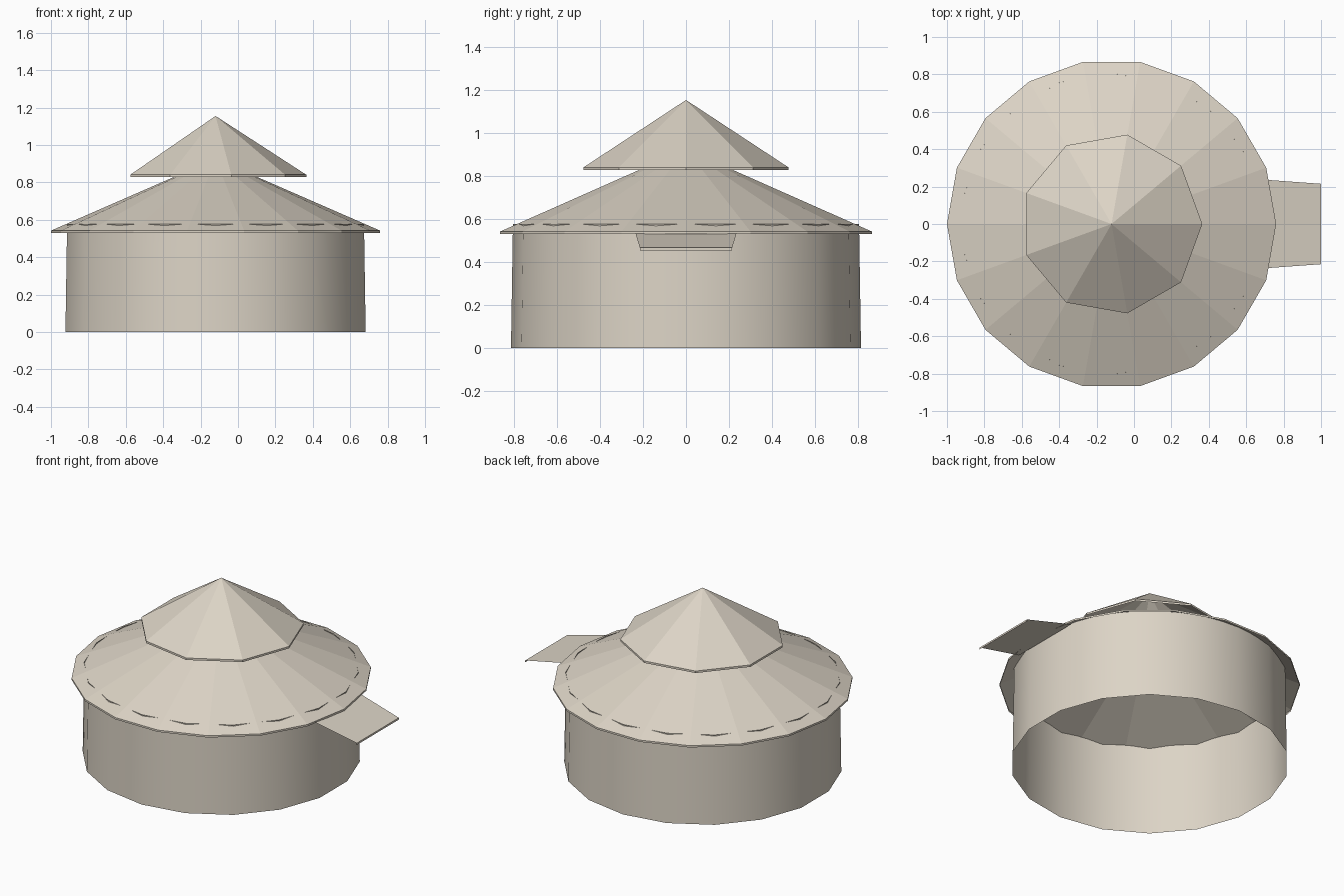
import bpy
from math import cos, sin, radians, tau

cube = bpy.data.objects.get("Cube")
if cube:
    bpy.data.objects.remove(cube, do_unlink=True)

CENTRE_X = -0.12   # axis of the round body; the awning extends to +x

thatch = bpy.data.materials.new("warm beige")
thatch.use_nodes = True
COLOUR = (0.72, 0.66, 0.565, 1)
thatch.diffuse_color = COLOUR
thatch.node_tree.nodes["Principled BSDF"].inputs["Base Color"].default_value = COLOUR


def add_object(name, verts, faces):
    mesh = bpy.data.meshes.new(name)
    mesh.from_pydata(verts, [], faces)
    mesh.materials.append(thatch)
    obj = bpy.data.objects.new(name, mesh)
    bpy.context.collection.objects.link(obj)
    return obj


def lathe(name, sides, rings, turn=0, apex=None):
    """Open shell through (radius, z) rings, bottom to top, with an optional point."""
    verts = [(CENTRE_X + r * cos(tau * i / sides + turn), r * sin(tau * i / sides + turn), z)
             for r, z in rings for i in range(sides)]
    faces = [(k * sides + i, k * sides + (i + 1) % sides,
              (k + 1) * sides + (i + 1) % sides, (k + 1) * sides + i)
             for k in range(len(rings) - 1) for i in range(sides)]
    if apex is not None:
        top = (len(rings) - 1) * sides
        faces += [(top + i, top + (i + 1) % sides, len(verts)) for i in range(sides)]
        verts.append((CENTRE_X, 0, apex))
    return add_object(name, verts, faces)


# Round wall, smooth and open below, its top just breaking through the roof
wall = lathe("round_wall", 18, [(0.815, 0), (0.806, 0.577)], turn=radians(10))
wall.data.shade_smooth()

# Faceted roofs, each with a thin upright lip around the eaves
lathe("lower_roof", 18, [(0.88, 0.53), (0.88, 0.542)], apex=0.926)
lathe("upper_roof", 9, [(0.485, 0.828), (0.485, 0.841)], apex=1.155)

# Sloping awning sheet with a lip on its outer edge
profile = [(0.68, 0.238, 0.543), (1.0, 0.215, 0.467), (1.0, 0.215, 0.455)]
verts = [(x, side * y, z) for x, y, z in profile for side in (-1, 1)]
add_object("awning", verts, [(0, 2, 3, 1), (2, 4, 5, 3)])
